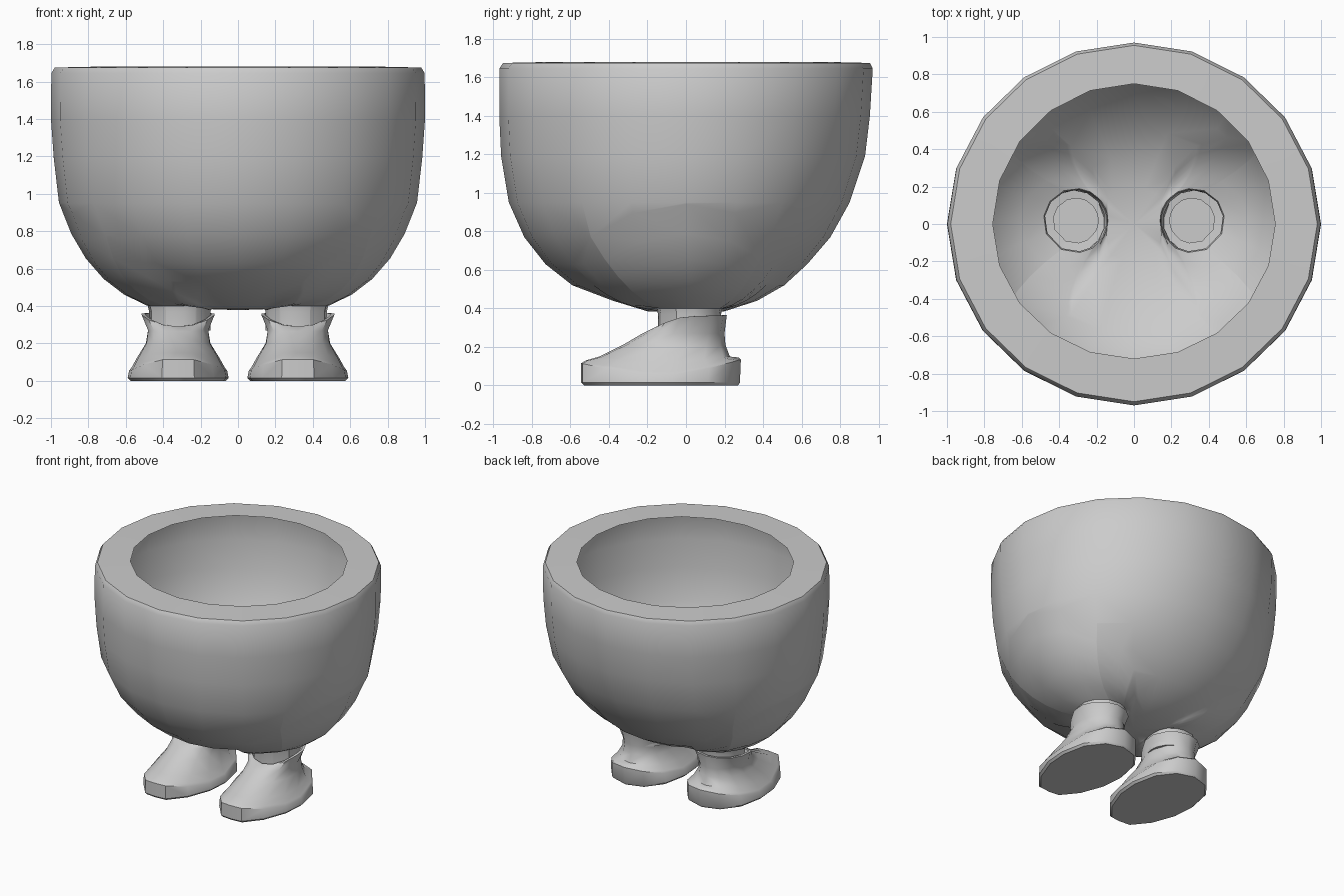
import bpy, bmesh
from math import sin, cos, pi, atan2
from mathutils import Vector

if "Cube" in bpy.data.objects:
    bpy.data.objects.remove(bpy.data.objects["Cube"])


def finish(name, bm, angle):
    bmesh.ops.recalc_face_normals(bm, faces=bm.faces[:])
    me = bpy.data.meshes.new(name)
    bm.to_mesh(me)
    bm.free()
    ob = bpy.data.objects.new(name, me)
    bpy.context.collection.objects.link(ob)
    bpy.ops.object.select_all(action='DESELECT')
    ob.select_set(True)
    bpy.context.view_layer.objects.active = ob
    bpy.ops.object.shade_smooth_by_angle(angle=angle)
    return ob


def bridge(bm, a, b):
    n = len(a)
    for i in range(n):
        j = (i + 1) % n
        bm.faces.new((a[i], a[j], b[j], b[i]))


# Trouser bowl: 20-sided rings given as z, half width, front depth, back depth
N = 20
profile = [(.385, .2, .2, .2), (.44, .4, .38, .37), (.52, .59, .59, .51),
           (.63, .75, .73, .63), (.77, .87, .84, .75), (.95, .957, .92, .85),
           (1.19, .985, .96, .93), (1.4, 1, .97, .955), (1.645, .998, .97, .97),
           (1.675, .98, .95, .955), (1.68, .755, .72, .75)]
bm = bmesh.new()
rings = []
for z, w, f, b in profile:
    ring = []
    for i in range(N):
        t = 2 * pi * i / N
        ring.append(bm.verts.new((w * cos(t), sin(t) * (b if sin(t) > 0 else f), z)))
    rings.append(ring)
for a, b in zip(rings, rings[1:]):
    bridge(bm, a, b)
pole = bm.verts.new((0, 0, .378))
for i in range(N):
    bm.faces.new((pole, rings[0][(i + 1) % N], rings[0][i]))

# Trouser legs: slice off each lower corner, then loft the cut to an ankle cuff
for s in (-1, 1):
    co = Vector((.14 * s, 0, .385))
    no = Vector((.565 * s, 0, -.825)).normalized()
    cut = bmesh.ops.bisect_plane(bm, geom=bm.verts[:] + bm.edges[:] + bm.faces[:], dist=1e-4,
                                 plane_co=co, plane_no=no, clear_outer=True)['geom_cut']
    loop = [v for v in cut if isinstance(v, bmesh.types.BMVert) and v.is_valid]
    xs = [v.co.x * s for v in loop]
    mid, half = (max(xs) + min(xs)) / 2, (max(xs) - min(xs)) / 2
    ang = {v: atan2((v.co.y + .08) / .53, (v.co.x * s - mid) / half) for v in loop}
    loop.sort(key=lambda v: ang[v])

    def cuff(v, r, z):
        return Vector((s * (.312 + r * cos(ang[v])), .018 + r * sin(ang[v]), z))

    prev = loop
    for k in range(1, 6):
        t = k / 5
        ring = []
        for v in loop:
            end = cuff(v, .172, .4)
            ctrl = (v.co + end) / 2 + no * .25 * (end - v.co).length
            ring.append(bm.verts.new(v.co * (1 - t) ** 2 + ctrl * 2 * t * (1 - t) + end * t * t))
        bridge(bm, prev, ring)
        prev = ring
    for r, z in ((.165, .37), (.165, .27), (.12, .265)):
        ring = [bm.verts.new(cuff(v, r, z)) for v in loop]
        bridge(bm, prev, ring)
        prev = ring
finish("trousers", bm, .6)

# Boots: stacked outlines with a blunt toe, wavy sole edge and notched collar
half = [(0, -1), (.32, -.98), (.7, -.68), (.95, -.25), (1, .15), (.86, .6), (.5, .9), (0, 1)]
sole = half + [(-x, y) for x, y in half[-2:0:-1]]
# front y, back y, half width, z at front / middle / back, roundness
layers = [(-.53, .27, .255, 0, 0, 0, 0), (-.545, .28, .27, .015, .015, .015, 0),
          (-.545, .285, .262, .115, .05, .135, 0), (-.52, .275, .25, .13, .065, .145, 0),
          (-.45, .228, .222, .15, .12, .15, .2), (-.32, .205, .175, .215, .2, .21, .6),
          (-.235, .2, .165, .265, .27, .27, 1), (-.185, .212, .2, .29, .36, .365, 1),
          (-.165, .195, .18, .29, .36, .365, 1), (-.15, .18, .165, .25, .3, .3, 1)]
for s, side in ((-1, "right"), (1, "left")):
    bm = bmesh.new()
    prev = None
    for f, b, w, zf, zm, zb, rnd in layers:
        ring = []
        for i, (x, y) in enumerate(sole):
            t = 2 * pi * i / len(sole)
            x = x * (1 - rnd) + sin(t) * rnd
            y = y * (1 - rnd) - cos(t) * rnd
            z = zm + ((zb if y > 0 else zf) - zm) * abs(y) ** 1.5
            ring.append(bm.verts.new((s * (.32 + w * x), (f + b) / 2 + (b - f) / 2 * y, z)))
        if prev:
            bridge(bm, prev, ring)
        else:
            bm.faces.new(ring)
        prev = ring
    finish(side + "_boot", bm, .7)
